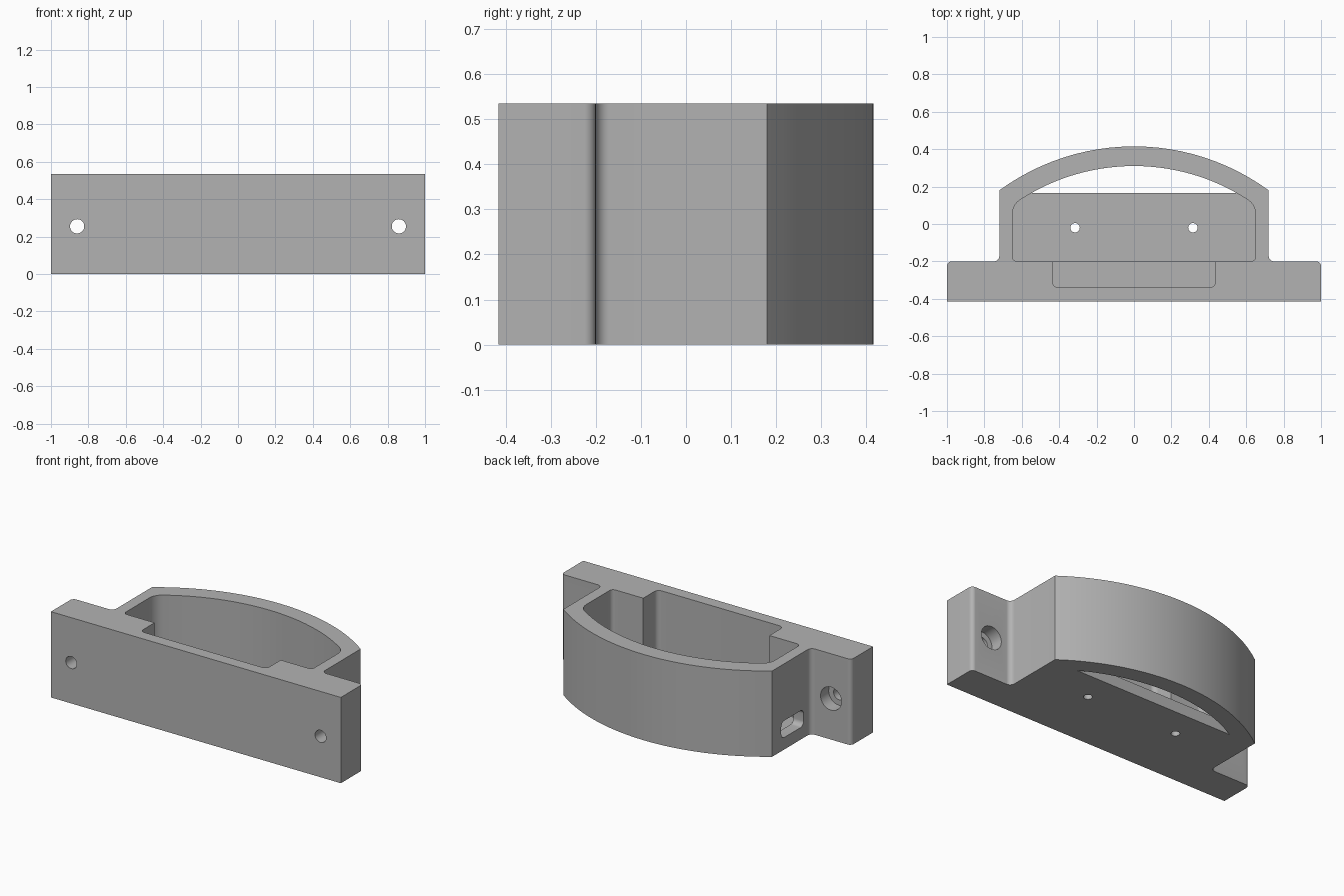
import bpy
import bmesh
from math import sin, cos, pi, radians, asin, sqrt, tan
from mathutils import Vector, Matrix

if "Cube" in bpy.data.objects:
    bpy.data.objects.remove(bpy.data.objects["Cube"], do_unlink=True)

HEIGHT = 0.535
FLOOR = 0.07
ARC_Y = -0.805          # shared centre of the curved back wall

grey = bpy.data.materials.new("plain_grey")
grey.use_nodes = True
grey.diffuse_color = (0.45, 0.45, 0.45, 1)
grey.node_tree.nodes["Principled BSDF"].inputs["Base Color"].default_value = grey.diffuse_color


def rounded(corners, steps=6):
    """Closed outline from (x, y, radius) corners."""
    out = []
    for i, (x, y, r) in enumerate(corners):
        p = Vector((x, y))
        if r == 0:
            out.append(p)
            continue
        a = (Vector(corners[i - 1][:2]) - p).normalized()
        b = (Vector(corners[(i + 1) % len(corners)][:2]) - p).normalized()
        half = a.angle(b) / 2
        centre = p + (a + b).normalized() * (r / sin(half))
        start = p + a * (r / tan(half)) - centre
        end = p + b * (r / tan(half)) - centre
        for k in range(steps + 1):
            out.append(centre + start.lerp(end, k / steps).normalized() * r)
    return out


def arc(radius, half_width, n=24):
    """Arc from +half_width to -half_width about the shared centre."""
    a = asin(half_width / radius)
    angles = [a - 2 * a * k / n for k in range(n + 1)]
    return [Vector((radius * sin(t), ARC_Y + radius * cos(t))) for t in angles]


def prism(name, outline, depth, matrix=Matrix()):
    """Extrude an outline along local z, then place it."""
    bm = bmesh.new()
    low = [bm.verts.new((p.x, p.y, 0)) for p in outline]
    high = [bm.verts.new((p.x, p.y, depth)) for p in outline]
    bm.faces.new(low[::-1])
    bm.faces.new(high)
    for i in range(len(low)):
        bm.faces.new((low[i - 1], low[i], high[i], high[i - 1]))
    bmesh.ops.recalc_face_normals(bm, faces=bm.faces)
    bm.transform(matrix)
    mesh = bpy.data.meshes.new(name)
    bm.to_mesh(mesh)
    bm.free()
    mesh.materials.append(grey)
    obj = bpy.data.objects.new(name, mesh)
    bpy.context.collection.objects.link(obj)
    return obj


def circle(r, n=32):
    return [Vector((r * cos(2 * pi * k / n), r * sin(2 * pi * k / n))) for k in range(n)]


def cut(target, cutter):
    cutter.hide_render = True
    mod = target.modifiers.new("cut", "BOOLEAN")
    mod.object = cutter
    mod.solver = "EXACT"
    bpy.context.view_layer.objects.active = target
    bpy.ops.object.modifier_apply(modifier=mod.name)
    bpy.data.objects.remove(cutter, do_unlink=True)


# Body: mounting plate with a curved housing behind it
left_side = [(-0.72, 0.18, 0), (-0.72, -0.2, 0.03), (-1, -0.2, 0.025), (-1, -0.415, 0)]
right_side = [(-x, y, r) for x, y, r in reversed(left_side)]
outline = rounded(left_side + right_side)
body = prism("bracket_housing", outline + arc(1.22, 0.72)[1:-1], HEIGHT)

# Main cavity: side walls blend into the concentric inner arc
R_IN, r = 1.115, 0.09
cx = 0.65 - r
cy = ARC_Y + sqrt((R_IN - r) ** 2 - cx ** 2)
top = asin(cx / (R_IN - r))
blend = [Vector((cx + r * sin(t), cy + r * cos(t)))
         for t in [pi / 2 + (top - pi / 2) * k / 8 for k in range(9)]]
mirrored = [Vector((-p.x, p.y)) for p in reversed(blend)]
base = rounded([(-0.65, 0, 0), (-0.65, -0.2, 0.025), (0.65, -0.2, 0.025), (0.65, 0, 0)])
cavity = base + blend + arc(R_IN, R_IN * sin(top))[1:-1] + mirrored
cut(body, prism("cavity_cutter", cavity, 1, Matrix.Translation((0, 0, FLOOR))))

# Crescent opening through the floor along the back
half = sqrt(R_IN ** 2 - (0.165 - ARC_Y) ** 2)
cut(body, prism("crescent_cutter", arc(R_IN, half), 0.3, Matrix.Translation((0, 0, -0.1))))

# Shallow pocket in the plate, open to the cavity
pocket = rounded([(-0.435, -0.34, 0.03), (0.435, -0.34, 0.03), (0.435, -0.19, 0), (-0.435, -0.19, 0)])
cut(body, prism("pocket_cutter", pocket, 1, Matrix.Translation((0, 0, FLOOR + 0.02))))

to_back = Matrix.Rotation(radians(-90), 4, "X")
for side in (-1, 1):
    # Counterbored screw hole in each plate end
    for name, rad, y in (("screw_hole", 0.038, -0.6), ("counterbore", 0.072, -0.28)):
        place = Matrix.Translation((side * 0.86, y, 0.255)) @ to_back
        cut(body, prism(name, circle(rad), 0.6, place))
    # Small hole in the floor
    place = Matrix.Translation((side * 0.315, -0.02, -0.1))
    cut(body, prism("floor_hole", circle(0.025, 24), 0.3, place))

# Cable slot through one side wall
slot = rounded([(-0.13, 0.075, 0.03), (0.09, 0.075, 0.03), (0.09, 0.18, 0.03), (-0.13, 0.18, 0.03)])
to_side = Matrix(((0, 0, 1, -0.8), (1, 0, 0, 0), (0, 1, 0, 0), (0, 0, 0, 1)))
cut(body, prism("slot_cutter", slot, 0.2, to_side))

# Smooth curved walls, keep edges sharp
bpy.ops.object.select_all(action="DESELECT")
body.select_set(True)
bpy.context.view_layer.objects.active = body
bpy.ops.object.shade_smooth_by_angle(angle=radians(30))
